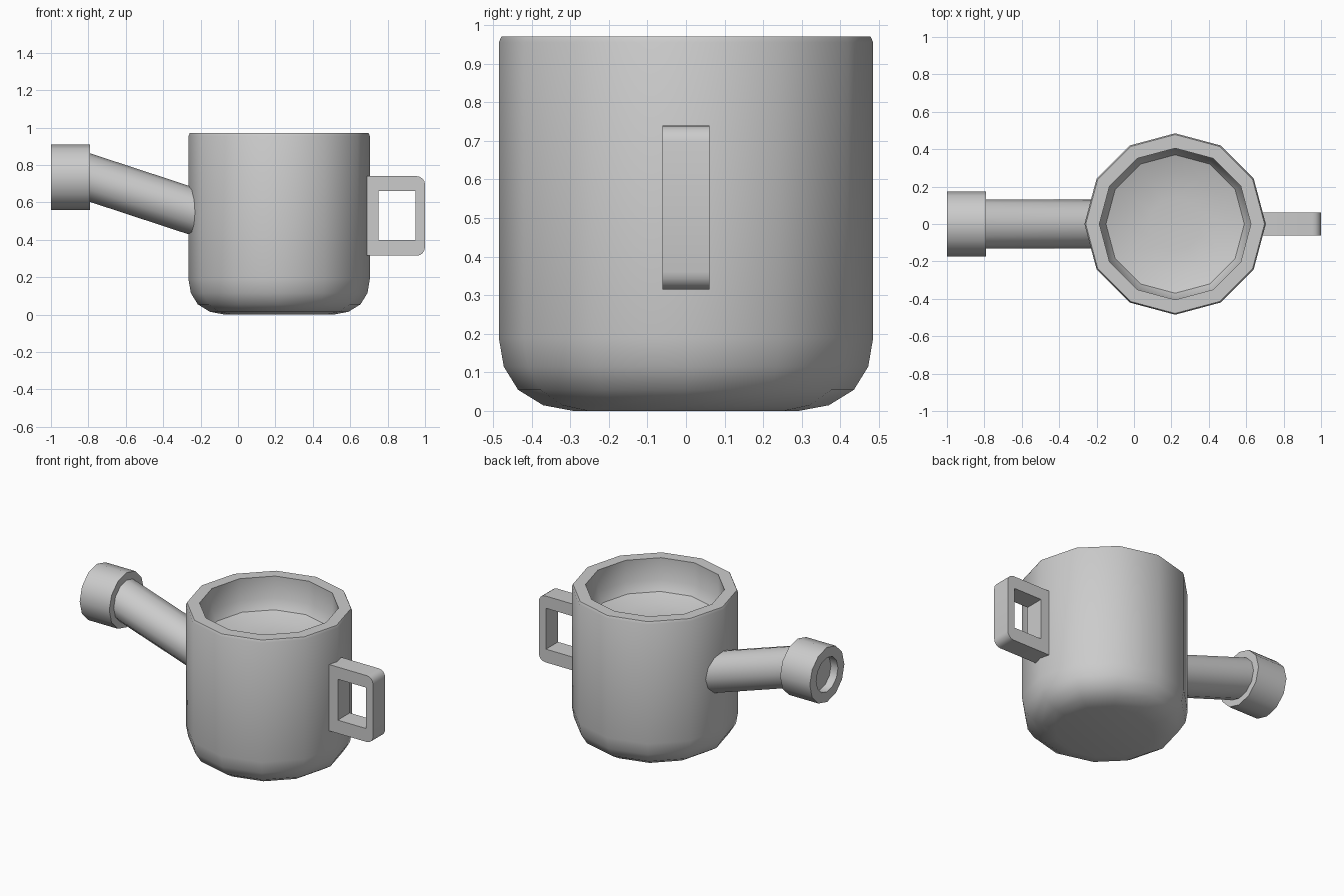
import bpy, bmesh, math
from mathutils import Vector

cube = bpy.data.objects.get("Cube")
if cube:
    bpy.data.objects.remove(cube, do_unlink=True)

GREY = (0.6, 0.6, 0.6, 1)
grey = bpy.data.materials.new("plain grey")
grey.use_nodes = True
grey.diffuse_color = GREY
grey.node_tree.nodes["Principled BSDF"].inputs["Base Color"].default_value = GREY


def finish(name, bm, angle=35):
    bmesh.ops.recalc_face_normals(bm, faces=bm.faces)
    mesh = bpy.data.meshes.new(name)
    bm.to_mesh(mesh)
    bm.free()
    mesh.materials.append(grey)
    ob = bpy.data.objects.new(name, mesh)
    bpy.context.collection.objects.link(ob)
    bpy.ops.object.select_all(action='DESELECT')
    ob.select_set(True)
    bpy.context.view_layer.objects.active = ob
    bpy.ops.object.shade_smooth_by_angle(angle=math.radians(angle))
    return ob


def loft(name, rings, place, sides=12):
    """Skin a list of (radius, position) rings and cap both ends."""
    bm = bmesh.new()
    loops = []
    for r, p in rings:
        loops.append([bm.verts.new(place(r * math.cos(a), r * math.sin(a), p))
                      for a in (2 * math.pi * i / sides for i in range(sides))])
    for a, b in zip(loops, loops[1:]):
        for i in range(sides):
            j = (i + 1) % sides
            bm.faces.new((a[i], a[j], b[j], b[i]))
    bm.faces.new(loops[0])
    bm.faces.new(loops[-1])
    return finish(name, bm)


# Cup: rounded base, thick rim and shallow bowl inside
cup = [(0.29, 0), (0.37, 0.015), (0.435, 0.055), (0.472, 0.115), (0.485, 0.19),
       (0.485, 0.955), (0.478, 0.97), (0.405, 0.97),
       (0.405, 0.83), (0.37, 0.77), (0.28, 0.74), (0.14, 0.725)]
loft("cup", cup, lambda u, v, z: (0.22 + u, v, z))

# Spout: slanted tube cut upright at both ends
spout = [(0.13, (-0.16, 0.525)), (0.13, (-0.82, 0.742))]
loft("spout", spout, lambda u, v, p: (p[0], u, p[1] + v))

# Nozzle: collar with a shallow round recess in its end
nozzle = [(0.12, -0.79), (0.175, -0.79), (0.175, -1.0), (0.11, -1.0), (0.11, -0.95)]
loft("nozzle", nozzle, lambda u, v, x: (x, u, 0.735 + v))

# Handle: square loop with rounded outer corners
bm = bmesh.new()
outer = [(0.66, 0.315), (1.0, 0.315), (1.0, 0.74), (0.66, 0.74)]
inner = [(0.75, 0.4), (0.95, 0.4), (0.95, 0.662), (0.75, 0.662)]
o, n = [[bm.verts.new((x, -0.061, z)) for x, z in ring] for ring in (outer, inner)]
front = [bm.faces.new((o[i], o[(i + 1) % 4], n[(i + 1) % 4], n[i])) for i in range(4)]
ext = bmesh.ops.extrude_face_region(bm, geom=front)
moved = [g for g in ext["geom"] if isinstance(g, bmesh.types.BMVert)]
bmesh.ops.translate(bm, verts=moved, vec=Vector((0, 0.122, 0)))
corners = [e for e in bm.edges if all(v.co.x > 0.99 for v in e.verts)
           and abs(e.verts[0].co.y - e.verts[1].co.y) > 0.1]
bmesh.ops.bevel(bm, geom=corners, offset=0.045, segments=4, profile=0.5, affect='EDGES')
finish("handle", bm)
